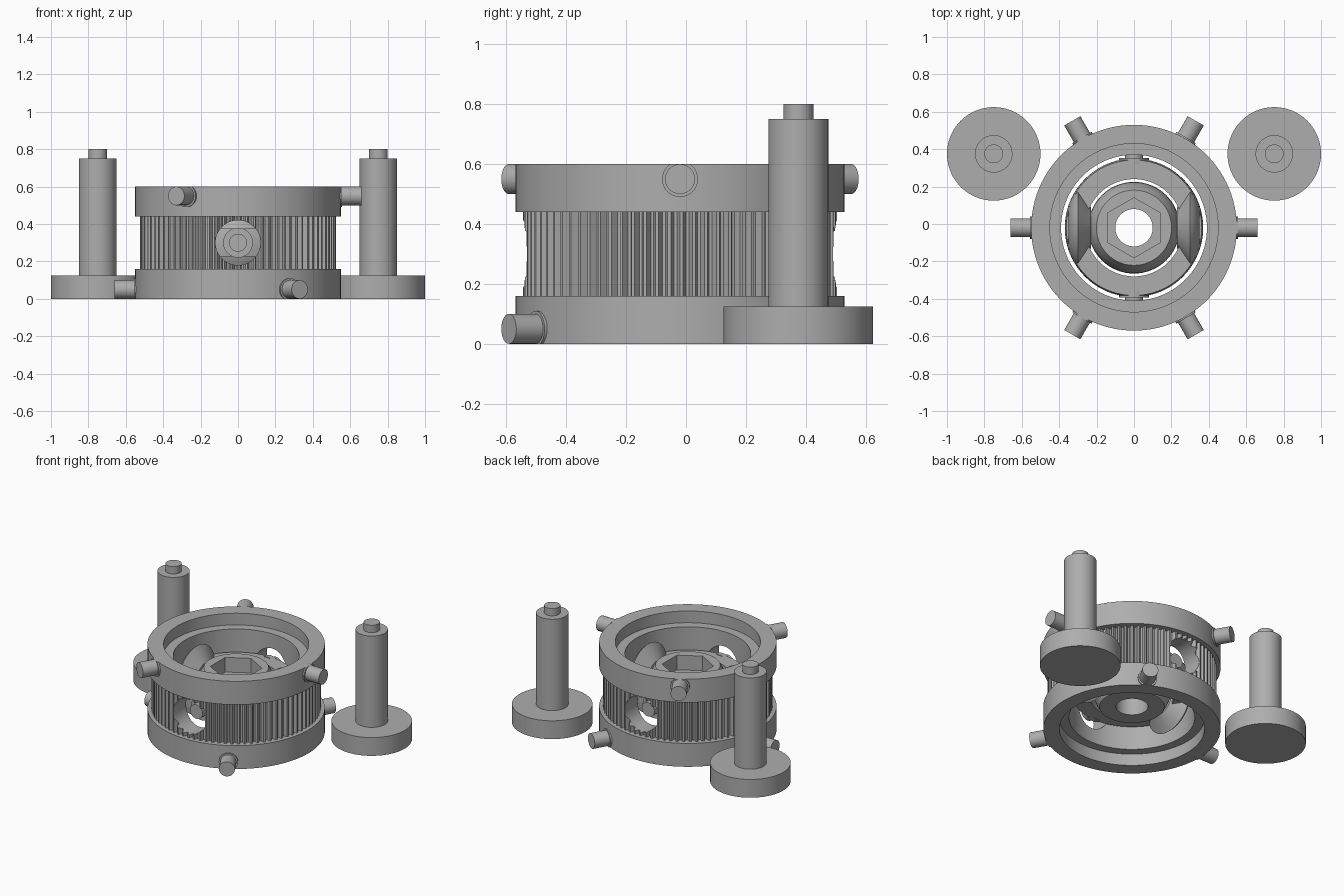
import bpy, bmesh, math
from mathutils import Matrix, Vector

cube = bpy.data.objects.get("Cube")
if cube:
    bpy.data.objects.remove(cube, do_unlink=True)

gray = bpy.data.materials.new("plain gray")
gray.use_nodes = True
GRAY = (0.42, 0.42, 0.42, 1)
gray.diffuse_color = GRAY
gray.node_tree.nodes["Principled BSDF"].inputs["Base Color"].default_value = GRAY

CY, MID = -0.02, 0.3          # centre of the wheel
CENTRE = Vector((0, CY, MID))


def add_object(name, bm):
    bmesh.ops.recalc_face_normals(bm, faces=bm.faces)
    mesh = bpy.data.meshes.new(name)
    bm.to_mesh(mesh)
    bm.free()
    mesh.materials.append(gray)
    obj = bpy.data.objects.new(name, mesh)
    bpy.context.collection.objects.link(obj)
    return obj


def smooth(obj):
    bpy.ops.object.select_all(action='DESELECT')
    obj.select_set(True)
    bpy.context.view_layer.objects.active = obj
    bpy.ops.object.shade_smooth_by_angle(angle=math.radians(30))


def lathe(name, profile, origin, axis=(0, 0, 1), n=64, hollow=False, teeth=None, clip=None):
    """Spin (radius, height) points; solid shapes get end caps, hollow ones close on themselves."""
    bm = bmesh.new()
    rows = []
    for r, h in profile:
        row = []
        for i in range(n):
            a = math.tau * i / n
            rr = r - (teeth[i % len(teeth)] if teeth and r > 0.45 else 0)
            row.append(bm.verts.new((rr * math.cos(a), rr * math.sin(a), h)))
        rows.append(row)
    pairs = list(zip(rows, rows[1:]))
    if hollow:
        pairs.append((rows[-1], rows[0]))
    else:
        bm.faces.new(rows[0])
        bm.faces.new(rows[-1])
    for low, high in pairs:
        for i in range(n):
            j = (i + 1) % n
            bm.faces.new((low[i], low[j], high[j], high[i]))
    turn = Vector((0, 0, 1)).rotation_difference(Vector(axis)).to_matrix().to_4x4()
    bm.transform(Matrix.Translation(origin) @ turn)
    if clip is not None:      # trim to the slab of the rim
        for z, side in ((0, -1), (0.6, 1)):
            cut = bmesh.ops.bisect_plane(bm, geom=bm.verts[:] + bm.edges[:] + bm.faces[:],
                                         plane_co=(0, 0, z), plane_no=(0, 0, side), clear_outer=True)
            edges = [e for e in cut["geom_cut"] if isinstance(e, bmesh.types.BMEdge)]
            if edges:
                bmesh.ops.holes_fill(bm, edges=edges)
    obj = add_object(name, bm)
    if not teeth:
        smooth(obj)
    return obj


def carve(obj, cutter):
    """Subtract the cutter, bake the result and discard the cutter."""
    mod = obj.modifiers.new("cut", 'BOOLEAN')
    mod.object, mod.operation, mod.solver = cutter, 'DIFFERENCE', 'EXACT'
    graph = bpy.context.evaluated_depsgraph_get()
    mesh = bpy.data.meshes.new_from_object(obj.evaluated_get(graph))
    obj.modifiers.clear()
    obj.data = mesh
    bpy.data.objects.remove(cutter, do_unlink=True)


def sphere_band(radius, half, steps=8):
    """Points on a sphere between heights -half and +half."""
    heights = [half * (2 * k / steps - 1) for k in range(steps + 1)]
    return [(math.sqrt(radius ** 2 - h * h), h) for h in heights]


# Rims above and below the toothed wheel, each with an inner ledge
rim = [(0.39, 0.14), (0.55, 0.14), (0.55, 0.3), (0.45, 0.3), (0.45, 0.22), (0.39, 0.22)]
for name, s in (("upper_rim", 1), ("lower_rim", -1)):
    lathe(name, [(r, s * h) for r, h in rim], CENTRE, n=96, hollow=True)

# Toothed wheel with a round window front and back
wheel = lathe("toothed_wheel", [(0.39, -0.14), (0.525, -0.14), (0.525, 0.14), (0.39, 0.14)],
              CENTRE, n=320, hollow=True, teeth=(0, 0, 0.025, 0.025))
carve(wheel, lathe("window_cutter", [(0.12, -1), (0.12, 1)], CENTRE, (0, 1, 0), 48))

# Radial pegs, alternating between the rims
for k in range(6):
    a = math.tau * k / 6
    out = Vector((math.cos(a), math.sin(a), 0))
    base = Vector((0, CY, 0.05 if k % 2 else 0.55))
    lathe("peg_%d" % k, [(0.05, 0.5), (0.05, 0.66)], base, out, 32)
    lathe("peg_collar_%d" % k, [(0.06, 0.5), (0.06, 0.557)], base, out, 32, clip=True)

# Middle ring of the gimbal
lathe("middle_ring", sphere_band(0.37, 0.075) + [(0.26, 0.075), (0.26, -0.075)],
      CENTRE, n=96, hollow=True)

for s, side in ((1, "left"), (-1, "right")):
    # Conical bosses pointing inward at the hub
    lathe("cone_boss_" + side,
          [(0.11, 0.23), (0.205, 0.3), (0.19, 0.317), (0.155, 0.336), (0.12, 0.35)],
          CENTRE, (s, 0, 0), 48)

for s, end in ((1, "back"), (-1, "front")):
    # Pivots reaching into the wheel windows
    lathe("pivot_" + end, [(0.08, 0.34), (0.08, 0.374), (0.048, 0.374), (0.048, 0.43)],
          CENTRE, (0, s, 0), 32)

# Hub with a through hole and a hexagonal socket on top
hub = lathe("hub", sphere_band(0.245, 0.14) + [(0.1, 0.14), (0.1, -0.14)], CENTRE, hollow=True)
socket = lathe("socket_cutter", [(0.16, 0.04), (0.16, 0.3)], CENTRE, n=6)
socket.data.transform(Matrix.Translation(CENTRE) @ Matrix.Rotation(math.pi / 6, 4, 'Z')
                      @ Matrix.Translation(-CENTRE))
carve(hub, socket)
smooth(hub)

# Two stepped posts behind the wheel
for s, side in ((1, "left"), (-1, "right")):
    lathe("post_" + side, [(0.25, 0), (0.25, 0.125), (0.1, 0.125), (0.1, 0.75),
                           (0.05, 0.75), (0.05, 0.8)], (s * 0.75, 0.375, 0))
